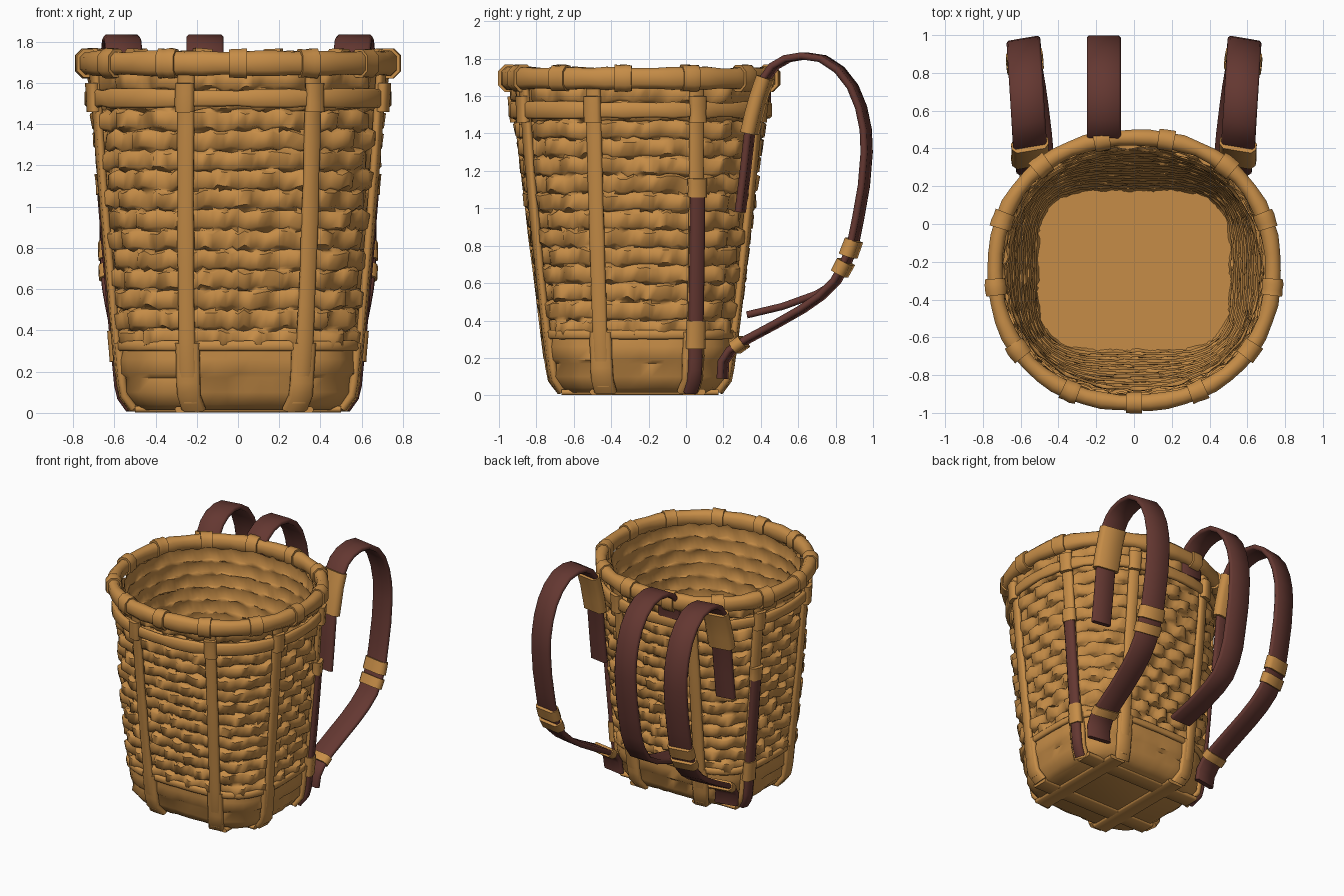
import bpy, bmesh, math, random
from mathutils import Vector

if "Cube" in bpy.data.objects:
    bpy.data.objects.remove(bpy.data.objects["Cube"])

random.seed(4)
CY = -0.245            # basket centre in y
UP = Vector((0, 0, 1))


def material(name, rgb):
    m = bpy.data.materials.new(name)
    m.diffuse_color = (*rgb, 1)
    m.use_nodes = True
    m.node_tree.nodes["Principled BSDF"].inputs["Base Color"].default_value = m.diffuse_color
    return m


WICKER = material("wicker tan", (0.565, 0.265, 0.063))
LEATHER = material("leather brown", (0.128, 0.039, 0.031))


def finish(name, bm, mat, angle=50):
    bmesh.ops.recalc_face_normals(bm, faces=bm.faces[:])
    me = bpy.data.meshes.new(name)
    bm.to_mesh(me)
    bm.free()
    ob = bpy.data.objects.new(name, me)
    bpy.context.collection.objects.link(ob)
    me.materials.append(mat)
    bpy.ops.object.select_all(action='DESELECT')
    ob.select_set(True)
    bpy.context.view_layer.objects.active = ob
    bpy.ops.object.shade_smooth_by_angle(angle=math.radians(angle))
    return ob


def surf(th, z, off=0.0):
    """Point on the basket wall: rounded square below, near ellipse above."""
    hx, hy = 0.555 + (z - 0.1) * 0.1, 0.47 + (z - 0.1) * 0.132
    n = 3.8 - 1.6 * min(max(z / 1.6, 0), 1)
    c, s = math.cos(th), math.sin(th)
    r = (abs(c / hx) ** n + abs(s / hy) ** n) ** (-1 / n)
    r += off - max(0, 0.09 - z) * 0.7
    return Vector((r * c, CY + r * s, z))


def loft(bm, rings, closed_rings=False):
    vr = [[bm.verts.new(p) for p in ring] for ring in rings]
    n = len(vr[0])
    pairs = list(zip(vr, vr[1:])) + ([(vr[-1], vr[0])] if closed_rings else [])
    for a, b in pairs:
        for i in range(n):
            j = (i + 1) % n
            bm.faces.new((a[i], a[j], b[j], b[i]))
    return vr


def sweep(bm, pts, sides, w, t, closed=False, jitter=0.0):
    """Chamfered flat strip along a path; sides gives the width direction."""
    pts = [Vector(p) for p in pts]
    n, c = len(pts), 0.3 * min(w, t)
    a, b = w / 2, t / 2
    sec = [(a, b - c), (a - c, b), (c - a, b), (-a, b - c),
           (-a, c - b), (c - a, -b), (a - c, -b), (a, c - b)]
    rings = []
    for i, p in enumerate(pts):
        if closed:
            tan = pts[(i + 1) % n] - pts[i - 1]
        else:
            tan = pts[min(i + 1, n - 1)] - pts[max(i - 1, 0)]
        s = Vector(sides[i] if isinstance(sides, list) else sides).normalized()
        nor = tan.cross(s).normalized()
        k = 1 + random.uniform(-jitter, jitter)
        rings.append([p + s * u * k + nor * v * k for u, v in sec])
    vr = loft(bm, rings, closed)
    if not closed:
        bm.faces.new(vr[0])
        bm.faces.new(vr[-1])


def wall_strip(bm, th0, th1, z0, z1, off, w, t, steps=10, jitter=0.05):
    """Upright strip following the wall between two heights."""
    pts, sides = [], []
    for i in range(steps + 1):
        z = z0 + (z1 - z0) * i / steps
        th = th0 + (th1 - th0) * z / 1.6
        pts.append(surf(th, z, off))
        sides.append(surf(th + 0.03, z) - surf(th - 0.03, z))
    sweep(bm, pts, sides, w, t, jitter=jitter)


def hoop(bm, z, off, w, t, a0=0.0, a1=math.tau, n=52, closed=True, jitter=0.06):
    pts = [surf(a0 + (a1 - a0) * i / n, z, off) for i in range(n if closed else n + 1)]
    sweep(bm, pts, UP, w, t, closed, jitter)


def weave(name, z0, z1, rows, base, amp, angle=45):
    """Wall of woven rows: each row dips over and under, alternating."""
    bm, seg, rings, h = bmesh.new(), 120, [], (z1 - z0) / rows
    for r in range(rows):
        wob = [random.uniform(-0.12, 0.12) for _ in range(seg)]
        for f, lift in ((0.03, -0.5), (0.15, 0.3), (0.85, 0.3), (0.97, -0.5)):
            ring = []
            for i in range(seg):
                over = 1 if (i // 3 + r) % 2 else -1
                over *= 1.0 if i % 3 == 1 else 0.75
                off = base + amp * (lift + over * (0.8 if lift > 0 else 0.45))
                off += random.uniform(-0.35, 0.35) * amp
                ring.append(surf(math.tau * i / seg, z0 + h * (r + f + wob[i]), off))
            rings.append(ring)
    loft(bm, rings)
    return finish(name, bm, WICKER, angle)


# Woven walls, outside and inside
weave("outer_weave", 0.31, 1.66, 14, 0.002, 0.021, 60)
weave("inner_weave", 0.08, 1.68, 16, -0.043, 0.007, 60)

# Solid base cup and inside floor
bm = bmesh.new()
cup = loft(bm, [[surf(math.tau * i / 56, z, o + random.uniform(-0.008, 0.008))
                 for i in range(56)]
                for z, o in ((0.015, -0.02), (0.04, 0), (0.1, 0.005), (0.17, -0.004),
                             (0.19, 0.014), (0.26, 0.012), (0.32, 0))])
bm.faces.new(cup[0])
finish("base_cup", bm, WICKER)
bm = bmesh.new()
bm.faces.new([bm.verts.new(surf(math.tau * i / 56, 0.085, -0.03)) for i in range(56)])
finish("inside_floor", bm, WICKER)

# Upright ribs: wall positions relative to the centre, bottom then top
spots = [((-0.24, -0.47), (-0.255, -0.67)), ((0.31, -0.47), (0.365, -0.62)),
         ((-0.29, 0.47), (-0.32, 0.64)), ((0.29, 0.47), (0.32, 0.64))]
for s in (1, -1):
    spots += [((s * 0.55, -0.2), (s * 0.69, -0.25)), ((s * 0.55, 0.285), (s * 0.66, 0.295))]
ribs = [(math.atan2(p[1], p[0]), math.atan2(q[1], q[0])) for p, q in spots]
bm = bmesh.new()
for a0, a1 in ribs:
    wall_strip(bm, a0, a1, 0.05, 1.64, 0.022, 0.08, 0.035)
finish("upright_ribs", bm, WICKER)
bm = bmesh.new()
for a0, a1 in ribs:
    wall_strip(bm, a0, a1, 0.02, 0.34, 0.014, 0.115, 0.04, 5)
    wall_strip(bm, a0, a1, 1.46, 1.60, 0.042, 0.09, 0.05, 3)
finish("rib_ends", bm, WICKER)

# Crossing slats under the base
bm = bmesh.new()
for x in (-0.24, 0.30):
    sweep(bm, [(x, CY - 0.42, 0.016), (x, CY, 0.016), (x, CY + 0.42, 0.016)], (1, 0, 0), 0.13, 0.03)
for y in (-0.45, 0.04):
    sweep(bm, [(-0.5, y, 0.018), (0, y, 0.018), (0.5, y, 0.018)], (0, 1, 0), 0.13, 0.03)
finish("base_slats", bm, WICKER)

# Hoops around the wall
bm = bmesh.new()
hoop(bm, 0.325, 0.012, 0.05, 0.03)
hoop(bm, 1.525, 0.03, 0.085, 0.035, jitter=0.15)
finish("wall_hoops", bm, WICKER)

# Thick rim with bindings
bm = bmesh.new()
hoop(bm, 1.695, 0.022, 0.115, 0.085, jitter=0.1)
finish("rim", bm, WICKER)
bm = bmesh.new()
for k in range(13):
    a = -math.pi / 2 + math.tau * k / 13
    hoop(bm, 1.695, 0.022, 0.14, 0.11, a - 0.06, a + 0.06, 3, False, 0.06)
finish("rim_bindings", bm, WICKER)

# Leather strips and knots on the rear side ribs
leather, knots = bmesh.new(), bmesh.new()
for a0, a1 in (ribs[5], ribs[7]):
    wall_strip(leather, a0, a1, 0.02, 0.25, 0.04, 0.075, 0.045, 4, 0)
    wall_strip(leather, a0, a1, 0.40, 1.06, 0.04, 0.08, 0.045, 7, 0)
    wall_strip(knots, a0, a1, 0.25, 0.40, 0.04, 0.10, 0.06, 3)
    wall_strip(knots, a0, a1, 1.06, 1.16, 0.035, 0.10, 0.06, 3)
finish("side_strips", leather, LEATHER)
finish("side_knots", knots, WICKER)

# Carrying straps: (y, z) loop shared by all, with different ends
arc = [(0.42, 1.69), (0.47, 1.76), (0.54, 1.80), (0.63, 1.815), (0.73, 1.80), (0.82, 1.74),
       (0.89, 1.65), (0.935, 1.54), (0.96, 1.42), (0.965, 1.3), (0.95, 1.12),
       (0.92, 0.95), (0.89, 0.80), (0.85, 0.70)]
tail = [(0.29, 0.98), (0.315, 1.18), (0.34, 1.40), (0.385, 1.58)]
outer = arc + [(0.80, 0.61), (0.72, 0.53), (0.62, 0.46), (0.48, 0.38), (0.33, 0.30),
               (0.24, 0.24), (0.20, 0.18), (0.195, 0.09)]
middle = [(0.42, 1.56)] + arc + [(0.78, 0.60), (0.68, 0.54), (0.5, 0.475), (0.31, 0.43)]


def strap_x(y, z):
    """Outer straps spread with reach and draw in toward the base."""
    return 0.55 + 0.035 * max(0, y - 0.4) / 0.57 - 0.055 * max(0, 0.65 - z) / 0.5


for name, s in (("left", -1), ("right", 1)):
    tilt = (1, -s * 0.17, 0)
    bm = bmesh.new()
    sweep(bm, [(s * strap_x(y, z), y, z) for y, z in outer], tilt, 0.18, 0.038)
    sweep(bm, [(s * strap_x(y, z), y, z) for y, z in tail], tilt, 0.15, 0.04)
    finish(name + "_strap", bm, LEATHER)
    # Wicker loops gripping the strap
    bm = bmesh.new()
    for yz, t in (([(0.34, 1.40), (0.363, 1.5), (0.39, 1.6), (0.425, 1.70)], 0.08),
                  ([(0.898, 0.83), (0.867, 0.745)], 0.08),
                  ([(0.856, 0.715), (0.821, 0.65)], 0.08),
                  ([(0.31, 0.288), (0.26, 0.253)], 0.07)):
        sweep(bm, [(s * strap_x(y, z), y, z) for y, z in yz], tilt, 0.197, t, jitter=0.02)
    finish(name + "_strap_loops", bm, WICKER)

bm = bmesh.new()
sweep(bm, [(-0.16, y + 0.015, z) for y, z in middle], (1, 0, 0), 0.18, 0.038)
finish("middle_strap", bm, LEATHER)
